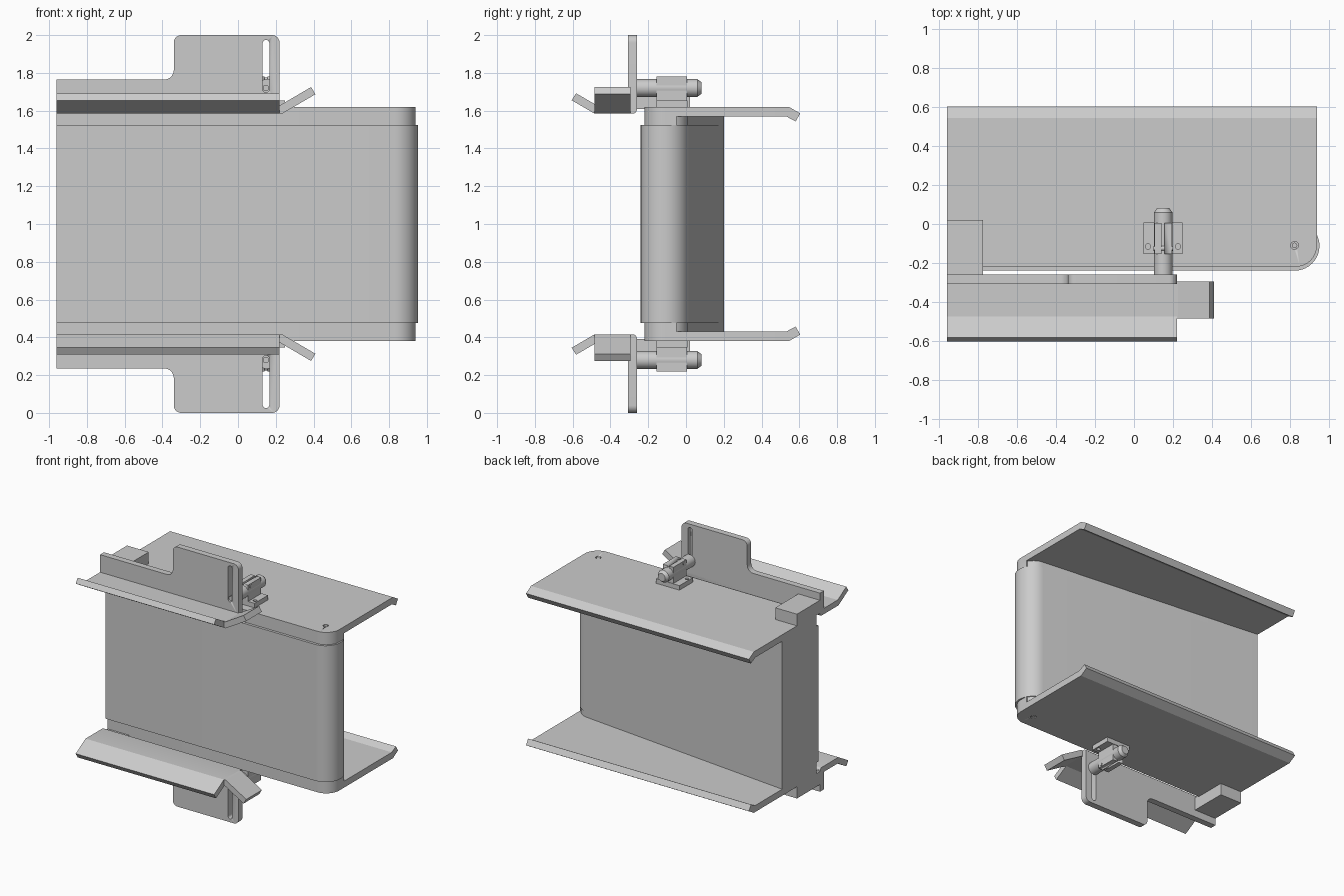
import bpy, bmesh
from math import cos, sin, radians, atan2, hypot, acos, degrees

if "Cube" in bpy.data.objects:
    bpy.data.objects.remove(bpy.data.objects["Cube"])


def arc(cx, cy, r, a0, a1, n=8):
    return [(cx + r * cos(radians(a0 + (a1 - a0) * i / n)),
             cy + r * sin(radians(a0 + (a1 - a0) * i / n))) for i in range(n + 1)]


def prism(name, pts, axis, lo, hi, mirror=True, cutters=()):
    """Extrude a 2D outline along an axis; z is measured from mid-height (z = 1)."""
    place = {'x': lambda a, b, c: (c, a, b),
             'y': lambda a, b, c: (a, c, b),
             'z': lambda a, b, c: (a, b, c)}[axis]
    bm = bmesh.new()
    v0 = [bm.verts.new(place(a, b, lo)) for a, b in pts]
    v1 = [bm.verts.new(place(a, b, hi)) for a, b in pts]
    bm.faces.new(v0)
    bm.faces.new(v1[::-1])
    for i in range(len(pts)):
        j = (i + 1) % len(pts)
        bm.faces.new((v0[i], v0[j], v1[j], v1[i]))
    bmesh.ops.recalc_face_normals(bm, faces=bm.faces)
    me = bpy.data.meshes.new(name)
    bm.to_mesh(me)
    bm.free()
    ob = bpy.data.objects.new(name, me)
    ob.location.z = 1
    bpy.context.collection.objects.link(ob)
    bpy.ops.object.select_all(action='DESELECT')
    bpy.context.view_layer.objects.active = ob
    ob.select_set(True)
    bpy.ops.object.shade_smooth_by_angle(angle=radians(30))
    for c in cutters:
        mod = ob.modifiers.new("hole", 'BOOLEAN')
        mod.operation, mod.solver, mod.object = 'DIFFERENCE', 'EXACT', c
        bpy.ops.object.modifier_apply(modifier=mod.name)
        bpy.data.objects.remove(c)
    if mirror:
        mod = ob.modifiers.new("mirror", 'MIRROR')
        mod.use_axis = (False, False, True)
    return ob


def box(name, x0, x1, y0, y1, z0, z1, **kw):
    return prism(name, [(x0, y0), (x1, y0), (x1, y1), (x0, y1)], 'z', z0, z1, **kw)


def circle(cx, cy, r, n=24):
    return arc(cx, cy, r, 0, 360 * (n - 1) / n, n - 1)


def cutter(pts, axis, lo, hi):
    ob = prism("hole_cutter", pts, axis, lo, hi, mirror=False)
    ob.hide_render = True
    return ob


def wedge(r, cx, cy):
    # outline with a flat front, round nose and back tangent to the rear corner
    bx, by = -0.96, 0.2
    dx, dy = bx - cx, by - cy
    a = degrees(atan2(dy, dx) - acos(r / hypot(dx, dy)))
    return [(bx, cy - r)] + arc(cx, cy, r, -90, a, 20) + [(bx, by)]


# tapered centre body and the wider band wrapped around it
prism("core_body", wedge(0.11, 0.83, -0.10), 'z', -0.575, 0.575, mirror=False)
prism("wrapped_panel", wedge(0.128, 0.825, -0.112), 'z', -0.525, 0.525, mirror=False)

# side plates with rounded front corner, bent rear lip and front flange
pin = cutter(circle(0.825, -0.11, 0.02), 'z', 0.595, 0.7)
prism("side_plate",
      [(-0.96, -0.22)] + arc(0.83, -0.11, 0.11, -90, 0) + [(0.94, 0.545), (-0.96, 0.545)],
      'z', 0.57, 0.62, cutters=[pin])
prism("pin_end", circle(0.825, -0.11, 0.014), 'z', 0.59, 0.618)
prism("rear_lip", [(0.53, 0.57), (0.545, 0.62), (0.605, 0.585), (0.58, 0.543)],
      'x', -0.96, 0.94)
prism("front_flange",
      [(-0.96, -0.22)] + arc(0.83, -0.11, 0.11, -90, 0) + [(0.94, -0.05), (0.91, -0.05)]
      + arc(0.83, -0.11, 0.08, 0, -90) + [(-0.96, -0.19)], 'z', 0.525, 0.61)

# spacer block joining the guide to the side plate
box("spacer_block", -0.96, -0.775, -0.26, 0.02, 0.61, 0.71)

# adjustable guide: slotted upright, shelf with bent outer lip, lead-in flap
slot = cutter(arc(0.148, 0.957, 0.018, 0, 180) + arc(0.148, 0.715, 0.018, 180, 360),
              'y', -0.4, -0.1)
prism("guide_upright",
      [(-0.96, 0.60), (0.22, 0.60)] + arc(0.18, 0.96, 0.04, 0, 90)
      + arc(-0.30, 0.96, 0.04, 90, 180) + arc(-0.39, 0.815, 0.05, 0, -90)
      + [(-0.96, 0.765)], 'y', -0.308, -0.26, cutters=[slot])
prism("guide_shelf",
      arc(-0.28, 0.605, 0.02, 0, -90, 4) + [(-0.485, 0.585), (-0.605, 0.655),
      (-0.582, 0.692), (-0.475, 0.63), (-0.26, 0.63)], 'x', -0.96, 0.22)
prism("lead_in_flap",
      [(0.21, 0.585), (0.235, 0.585), (0.41, 0.687), (0.387, 0.725), (0.225, 0.63),
       (0.21, 0.63)], 'y', -0.485, -0.295)

# clamp bracket: drilled foot and split block
holes = [cutter(circle(x, -0.115, 0.014, 16), 'z', 0.6, 0.7) for x in (0.072, 0.226)]
box("bracket_foot", 0.05, 0.25, -0.155, 0.008, 0.62, 0.655, cutters=holes)
split = cutter([(0.141, 0.74), (0.157, 0.74), (0.157, 0.9), (0.141, 0.9)], 'y', -0.3, 0.2)
prism("bracket_block",
      [(0.105, 0.65), (0.195, 0.65), (0.195, 0.78), (0.105, 0.78)],
      'y', -0.155, 0.004, cutters=[split])
prism("clamp_screw", circle(-0.125, 0.763, 0.013, 16), 'x', 0.1, 0.2)

# locking rod with a chamfered tip, and the bolt seen in the slot
rod = prism("locking_rod", circle(0.15, 0.72, 0.047), 'y', -0.26, 0.06)
bm = bmesh.new()
bm.from_mesh(rod.data)
end = max((f for f in bm.faces if len(f.verts) > 4), key=lambda f: f.calc_center_median().y)
tip = bmesh.ops.extrude_discrete_faces(bm, faces=[end])['faces'][0]
for v in tip.verts:
    v.co.x = 0.15 + (v.co.x - 0.15) * 0.65
    v.co.z = 0.72 + (v.co.z - 0.72) * 0.65
    v.co.y += 0.022
bm.to_mesh(rod.data)
bm.free()
prism("slot_bolt", circle(0.148, 0.72, 0.017, 16), 'y', -0.3, -0.25)
